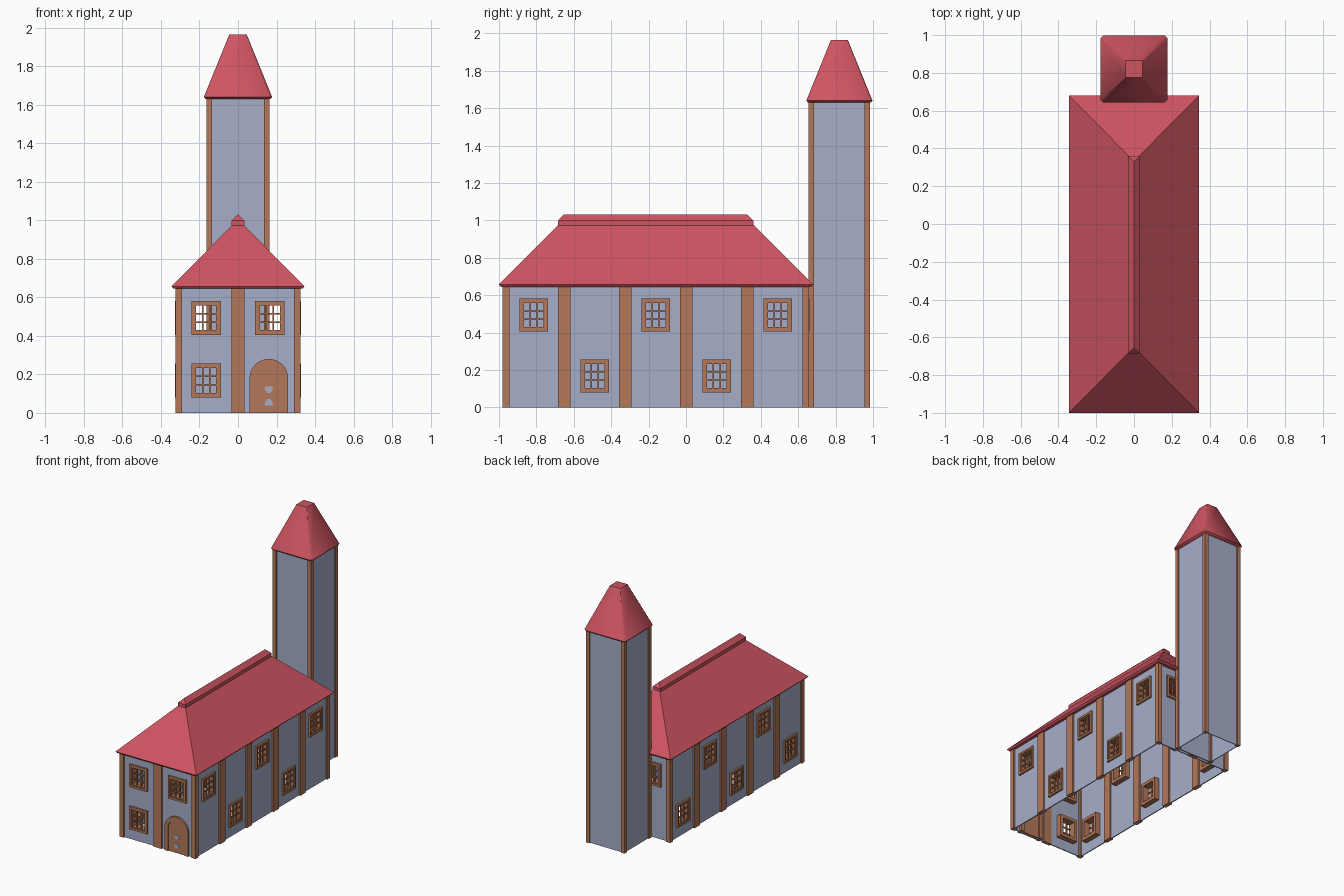
import bpy, bmesh, math
from mathutils import Matrix, Vector

if "Cube" in bpy.data.objects:
    bpy.data.objects.remove(bpy.data.objects["Cube"])


def material(name, rgb):
    m = bpy.data.materials.new(name)
    m.use_nodes = True
    m.diffuse_color = (*rgb, 1)
    m.node_tree.nodes["Principled BSDF"].inputs["Base Color"].default_value = (*rgb, 1)
    return m


PLASTER = material("blue plaster", (0.38, 0.43, 0.59))
WOOD = material("brown timber", (0.45, 0.19, 0.1))
TILE = material("red tile", (0.62, 0.09, 0.12))


def finish(name, bm, mat, place=Matrix()):
    bmesh.ops.transform(bm, matrix=place, verts=bm.verts)
    mesh = bpy.data.meshes.new(name)
    bm.to_mesh(mesh)
    bm.free()
    mesh.materials.append(mat)
    ob = bpy.data.objects.new(name, mesh)
    bpy.context.collection.objects.link(ob)
    return ob


def box(bm, x0, x1, y0, y1, z0, z1):
    mid = Vector((x0 + x1, y0 + y1, z0 + z1)) / 2
    size = Matrix.Diagonal((x1 - x0, y1 - y0, z1 - z0, 1))
    bmesh.ops.create_cube(bm, size=1, matrix=Matrix.Translation(mid) @ size)


def loft(bm, rings):
    """Skin a stack of matching point loops and cap both ends."""
    loops = [[bm.verts.new(p) for p in ring] for ring in rings]
    n = len(loops[0])
    for a, b in zip(loops, loops[1:]):
        for i in range(n):
            j = (i + 1) % n
            bm.faces.new((a[i], a[j], b[j], b[i]))
    bm.faces.new(loops[0][::-1])
    bm.faces.new(loops[-1])
    bmesh.ops.remove_doubles(bm, verts=bm.verts, dist=0.0001)
    bmesh.ops.recalc_face_normals(bm, faces=bm.faces)


def rect(x, y0, y1, z):
    return [(-x, y0, z), (x, y0, z), (x, y1, z), (-x, y1, z)]


# Layout of the hall and the tower
HX, FRONT, BACK, EAVE = 0.313, -0.968, 0.645, 0.65
MID_Y = (FRONT + BACK) / 2
HALF_Y = (BACK - FRONT) / 2
LOW, HIGH = 0.168, 0.493
PITCH = 0.326
TOWER_Y, TOWER_X, TOWER_TOP = 0.82, 0.155, 1.64
OPEN_W, OPEN_H = 0.06, 0.073

# Windows per wall: (turn, distance to centre, half length, [(along, height)])
bays = [(i - 2) * PITCH for i in range(5)]
walls = {
    "front": (0, HALF_Y, HX, [(-0.165, LOW), (-0.165, HIGH), (0.165, HIGH)]),
    "left": (90, HX, HALF_Y, [(b, LOW if i % 2 else HIGH) for i, b in enumerate(bays)]),
    "back": (180, HALF_Y, HX, [(-0.165, HIGH), (0.165, HIGH)]),
    "right": (-90, HX, HALF_Y, [(b, HIGH if i % 2 else LOW) for i, b in enumerate(bays)]),
}


def window(bm, u, z):
    """Stepped frame with a three by three lattice; outside is -y."""
    def ring(w, h, t, y0, y1):
        for s in (-1, 1):
            box(bm, *sorted((u + s * w, u + s * (w - t))), y0, y1, z - h, z + h)
            box(bm, u - w + t, u + w - t, y0, y1, *sorted((z + s * h, z + s * (h - t))))
    ring(0.076, 0.088, 0.016, -0.014, 0.05)
    ring(0.06, 0.072, 0.008, -0.008, 0.05)
    for s in (-1, 1):
        box(bm, u + s * 0.018 - 0.004, u + s * 0.018 + 0.004, -0.004, 0.006, z - 0.065, z + 0.065)
        box(bm, u - 0.053, u + 0.053, -0.003, 0.005, z + s * 0.022 - 0.004, z + s * 0.022 + 0.004)


# Hall walls with openings, and the windows in them
for side, (turn, dist, half, wins) in walls.items():
    place = (Matrix.Translation((0, MID_Y, 0)) @ Matrix.Rotation(math.radians(turn), 4, "Z")
             @ Matrix.Translation((0, -dist, 0)))
    us = sorted({-half, half} | {round(u + s * OPEN_W, 4) for u, _ in wins for s in (-1, 1)})
    zs = [0] + [c + s * OPEN_H for c in (LOW, HIGH) for s in (-1, 1)] + [EAVE]
    bm = bmesh.new()
    for u0, u1 in zip(us, us[1:]):
        for z0, z1 in zip(zs, zs[1:]):
            cu, cz = (u0 + u1) / 2, (z0 + z1) / 2
            if any(abs(cu - u) < OPEN_W and abs(cz - z) < OPEN_H for u, z in wins):
                continue
            bm.faces.new([bm.verts.new(p) for p in
                          ((u0, 0, z0), (u1, 0, z0), (u1, 0, z1), (u0, 0, z1))])
    bmesh.ops.remove_doubles(bm, verts=bm.verts, dist=0.0001)
    wall = finish(side + "_wall", bm, PLASTER, place)
    wall.modifiers.new("thickness", "SOLIDIFY").thickness = 0.008
    bm = bmesh.new()
    for u, z in wins:
        window(bm, u, z)
    finish(side + "_windows", bm, WOOD, place)

# Hall timber posts
bm = bmesh.new()
OUT = 0.012
for s in (-1, 1):
    for y0, y1 in ((FRONT - OUT, FRONT + 0.023), (BACK - 0.023, BACK + OUT)):
        box(bm, *sorted((s * (HX + OUT), s * (HX - 0.023))), y0, y1, 0, EAVE)
    for i in range(4):
        y = MID_Y + (i - 1.5) * PITCH
        box(bm, *sorted((s * (HX + OUT), s * (HX - 0.02))), y - 0.033, y + 0.033, 0, EAVE)
for y in (FRONT, BACK):
    box(bm, -0.035, 0.035, y - OUT, y + OUT, 0, EAVE)
finish("hall_posts", bm, WOOD)

# Hall hipped roof and ridge cap
bm = bmesh.new()
loft(bm, [rect(0.335, -0.99, 0.67, 0.645), rect(0.345, -1, 0.68, 0.657),
          rect(0.027, -0.68, 0.36, 0.978)])
finish("hall_roof", bm, TILE)
bm = bmesh.new()
loft(bm, [rect(0.033, -0.685, 0.36, 0.972), rect(0.033, -0.685, 0.36, 0.998),
          rect(0, -0.655, 0.33, 1.03)])
finish("ridge_cap", bm, TILE)


# Arched door: surround, leaf and cut-out ornaments
def arch(r, y, spring=0.18, steps=16):
    curve = [(0.16 + r * math.cos(math.pi * i / steps), y,
              spring + r * math.sin(math.pi * i / steps)) for i in range(steps + 1)]
    return [(0.16 + r, y, 0)] + curve + [(0.16 - r, y, 0)]


bm = bmesh.new()
sections = zip(arch(0.1, FRONT - 0.014), arch(0.07, FRONT - 0.014),
               arch(0.07, FRONT + 0.03), arch(0.1, FRONT + 0.03))
loft(bm, list(sections))
finish("door_surround", bm, WOOD)
bm = bmesh.new()
loft(bm, [arch(0.071, FRONT - 0.007), arch(0.071, FRONT + 0.02)])
finish("door_leaf", bm, WOOD)
bm = bmesh.new()
half_shape = [(0, 0.022), (0.01, 0.02), (0.022, 0.001), (0.017, -0.012)]
for z, flip in ((0.125, -1), (0.05, 1)):
    outline = half_shape + [(-x, h) for x, h in half_shape[:0:-1]]
    loft(bm, [[(0.16 + x, FRONT + d, z + flip * h) for x, h in outline]
              for d in (-0.009, -0.005)])
finish("door_ornaments", bm, PLASTER)

# Tower shell, open underneath
bm = bmesh.new()
loft(bm, [rect(TOWER_X, TOWER_Y - TOWER_X, TOWER_Y + TOWER_X, z) for z in (0, TOWER_TOP)])
for f in [f for f in bm.faces if abs(f.normal.z) > 0.9]:
    bm.faces.remove(f)
tower = finish("tower_walls", bm, PLASTER)
tower.modifiers.new("thickness", "SOLIDIFY").thickness = 0.008

# Tower corner posts
bm = bmesh.new()
for sx in (-1, 1):
    for sy in (-1, 1):
        xs = sorted((sx * 0.135, sx * 0.164))
        ys = sorted((TOWER_Y + sy * 0.135, TOWER_Y + sy * 0.164))
        box(bm, *xs, *ys, 0, TOWER_TOP)
finish("tower_posts", bm, WOOD)


# Tower roof: truncated pyramid with clipped corners
def clipped(r, c, z):
    q = [(r, -r + c), (r, r - c), (r - c, r), (-r + c, r)]
    return [(x, TOWER_Y + y, z) for x, y in q + [(-x, -y) for x, y in q]]


bm = bmesh.new()
loft(bm, [clipped(0.168, 0.012, 1.63), clipped(0.177, 0.014, 1.64), clipped(0.045, 0.002, 1.965)])
roof = finish("tower_roof", bm, TILE)
bpy.ops.object.select_all(action="DESELECT")
roof.select_set(True)
bpy.context.view_layer.objects.active = roof
bpy.ops.object.shade_smooth_by_angle(angle=math.radians(55))
